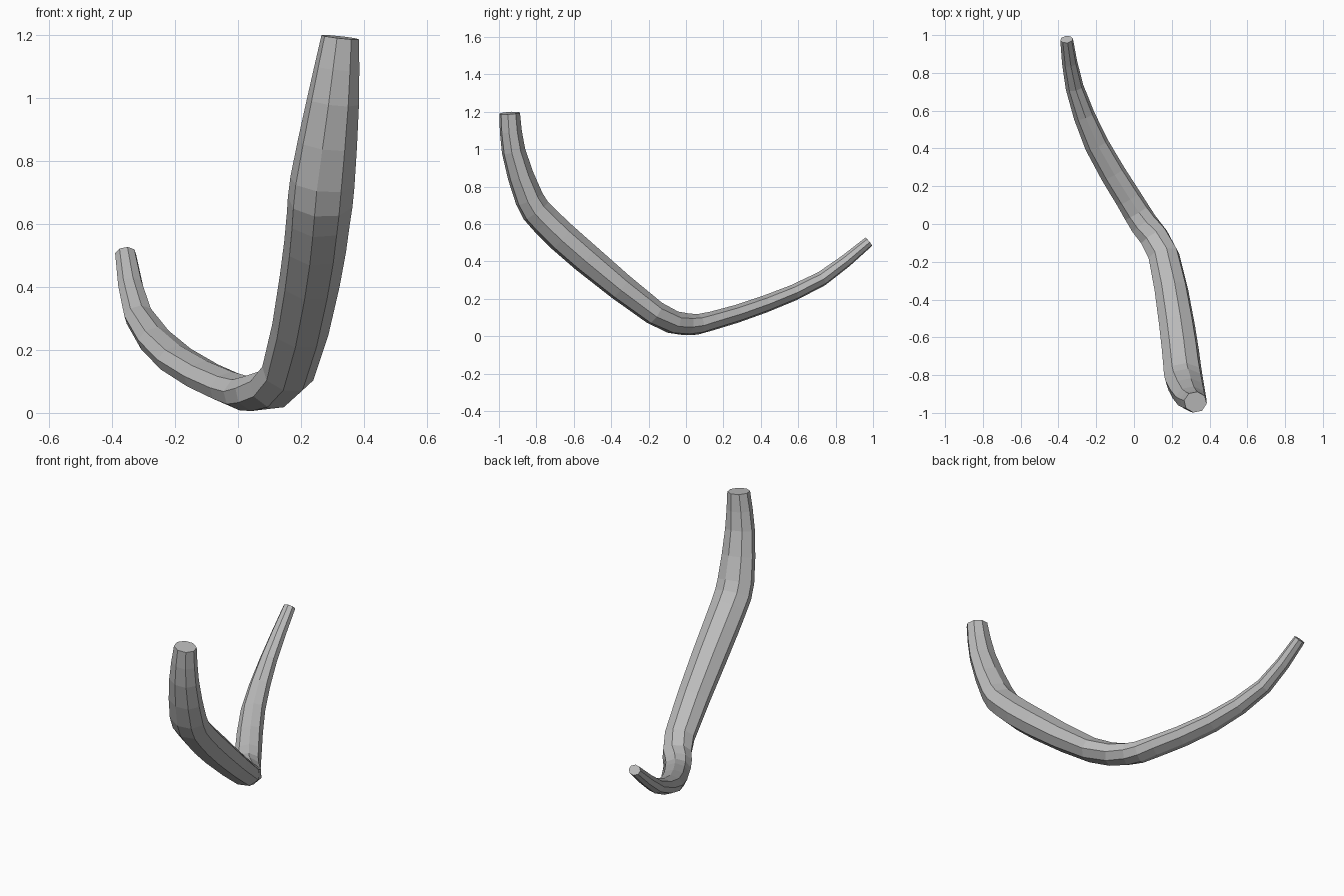
import bpy, bmesh, math
from mathutils import Vector

cube = bpy.data.objects.get("Cube")
if cube:
    bpy.data.objects.remove(cube, do_unlink=True)

SIDES = 8
STEPS = 2
PHASE = math.radians(10)

# Stations along the horn: centre x, y, z, then wide and thin radius
STATIONS = [
    (.325, -.943, 1.193, .061, .056),
    (.302, -.922, .99, .084, .064),
    (.268, -.837, .733, .104, .078),
    (.255, -.75, .615, .102, .083),
    (.228, -.537, .42, .097, .084),
    (.158, -.168, .125, .085, .068),
    (.053, 0, .064, .076, .060),
    (-.03, .136, .081, .071, .051),
    (-.198, .42, .171, .065, .046),
    (-.315, .725, .307, .048, .040),
    (-.357, .977, .505, .034, .029),
]


def smooth_path(points):
    """Pass a smooth spline through the stations."""
    pts = [Vector(p) for p in points]
    pts = [2 * pts[0] - pts[1]] + pts + [2 * pts[-1] - pts[-2]]
    path = []
    for a, b, c, d in zip(pts, pts[1:], pts[2:], pts[3:]):
        for k in range(STEPS):
            t = k / STEPS
            path.append(b + (c - a) * (t / 2)
                        + (a * 2 - b * 5 + c * 4 - d) * (t * t / 2)
                        + (b * 3 - a - c * 3 + d) * (t ** 3 / 2))
    return path + [pts[-2]]


# Lofted oval cross-sections, capped at both ends
path = smooth_path(STATIONS)
centres = [Vector(p[:3]) for p in path]
bm = bmesh.new()
rings = []
for i, (c, p) in enumerate(zip(centres, path)):
    tangent = (centres[min(i + 1, len(path) - 1)] - centres[max(i - 1, 0)]).normalized()
    side = Vector((1, 0, 0))
    side = (side - tangent * side.dot(tangent)).normalized()
    up = tangent.cross(side)
    ring = []
    for k in range(SIDES):
        a = PHASE + math.tau * k / SIDES
        ring.append(bm.verts.new(c + side * (p[3] * math.cos(a)) + up * (p[4] * math.sin(a))))
    rings.append(ring)
for r, s in zip(rings, rings[1:]):
    for k in range(SIDES):
        n = (k + 1) % SIDES
        bm.faces.new((r[k], r[n], s[n], s[k]))
bm.faces.new(rings[0][::-1])
bm.faces.new(rings[-1])
bmesh.ops.recalc_face_normals(bm, faces=bm.faces)

mesh = bpy.data.meshes.new("curved_horn")
bm.to_mesh(mesh)
bm.free()
horn = bpy.data.objects.new("curved_horn", mesh)
bpy.context.collection.objects.link(horn)

# Plain grey material
grey = bpy.data.materials.new("plain_grey")
grey.use_nodes = True
colour = (.5, .5, .5, 1)
grey.diffuse_color = colour
grey.node_tree.nodes["Principled BSDF"].inputs["Base Color"].default_value = colour
mesh.materials.append(grey)
